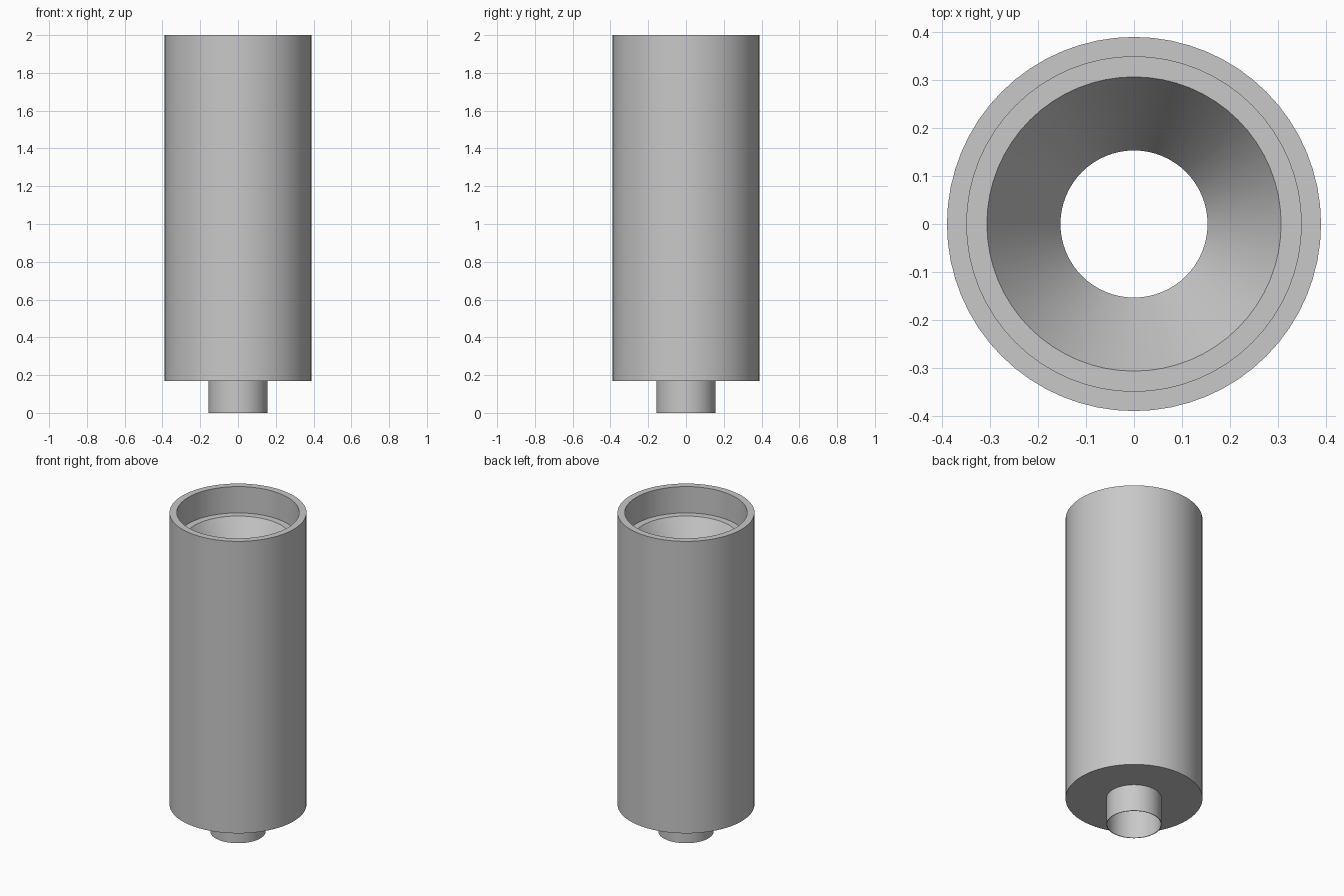
import bpy
import bmesh
import math

cube = bpy.data.objects.get("Cube")
if cube:
    bpy.data.objects.remove(cube, do_unlink=True)

# Plain grey for the whole part
grey = bpy.data.materials.new("plain grey")
grey.use_nodes = True
colour = (0.58, 0.58, 0.58, 1.0)
grey.diffuse_color = colour
grey.node_tree.nodes["Principled BSDF"].inputs["Base Color"].default_value = colour

SEGMENTS = 64
BODY_R, SOCKET_R, FUNNEL_R = 0.389, 0.348, 0.306
SPOUT_R, BORE_R = 0.157, 0.153
TOP, LEDGE, THROAT, BASE = 2.0, 1.835, 1.585, 0.17


def lathe(name, profile):
    """Turn a closed (radius, height) profile around the z axis."""
    bm = bmesh.new()
    verts = [bm.verts.new((r, 0, z)) for r, z in profile]
    edges = [bm.edges.new((a, b)) for a, b in zip(verts, verts[1:] + verts[:1])]
    bmesh.ops.spin(bm, geom=verts + edges, cent=(0, 0, 0), axis=(0, 0, 1),
                   angle=math.tau, steps=SEGMENTS, use_duplicate=False)
    bmesh.ops.remove_doubles(bm, verts=bm.verts, dist=0.0005)
    bmesh.ops.recalc_face_normals(bm, faces=bm.faces)
    mesh = bpy.data.meshes.new(name)
    bm.to_mesh(mesh)
    bm.free()
    mesh.materials.append(grey)
    obj = bpy.data.objects.new(name, mesh)
    bpy.context.collection.objects.link(obj)
    bpy.ops.object.select_all(action='DESELECT')
    obj.select_set(True)
    bpy.context.view_layer.objects.active = obj
    bpy.ops.object.shade_smooth_by_angle(angle=math.radians(25))
    return obj


# Sleeve with a stepped socket, a funnel, a through bore and a thin spout
lathe("funnel_sleeve", [
    (BORE_R, 0), (SPOUT_R, 0),            # spout rim
    (SPOUT_R, BASE), (BODY_R, BASE),      # underside
    (BODY_R, TOP), (SOCKET_R, TOP),       # top rim
    (SOCKET_R, LEDGE), (FUNNEL_R, LEDGE), # socket ledge
    (BORE_R, THROAT),                     # funnel into bore
])
